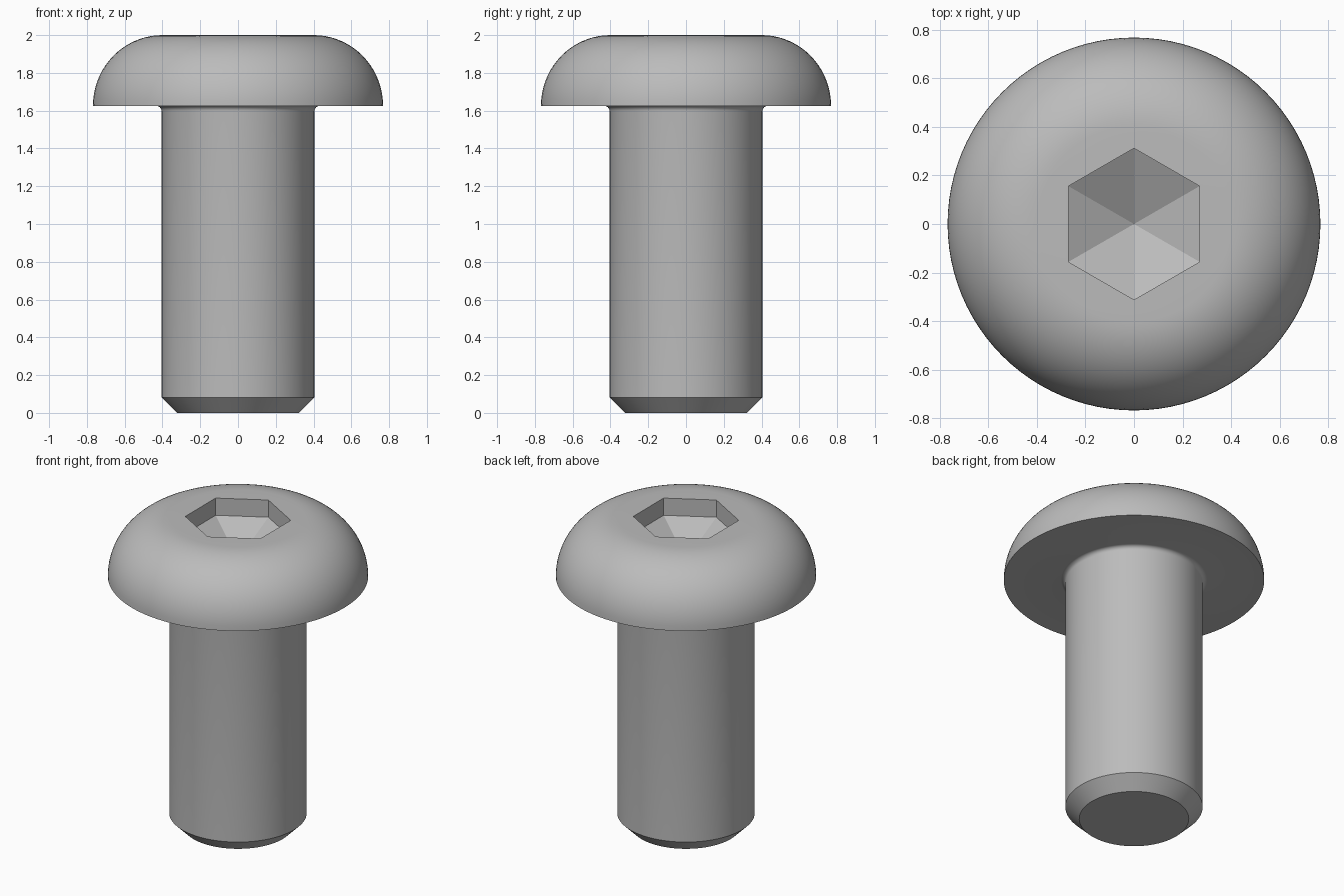
import bpy, bmesh
from math import sin, cos, pi, radians
from mathutils import Vector

cube = bpy.data.objects.get("Cube")
if cube:
    bpy.data.objects.remove(cube, do_unlink=True)

STEPS = 96
HEAD_R, FLAT_R, SHAFT_R, TIP_R = 0.768, 0.40, 0.405, 0.323
TOP, SEAT, CHAMFER, FILLET = 2.0, 1.625, 0.082, 0.027
HEX_R, WALL_DEPTH, SOCKET_DEPTH = 0.312, 0.112, 0.27

steel = bpy.data.materials.new("steel_grey")
steel.use_nodes = True
colour = (0.5, 0.5, 0.5, 1)
steel.diffuse_color = colour
steel.node_tree.nodes["Principled BSDF"].inputs["Base Color"].default_value = colour


def arc(cx, cz, rx, rz, start, end, count):
    """Points on an elliptical arc in the radius/height plane."""
    angles = [radians(start + (end - start) * i / count) for i in range(count + 1)]
    return [(cx + rx * cos(a), cz + rz * sin(a)) for a in angles]


# Half profile: chamfered tip, shank, fillet under the head, domed rim
profile = [(TIP_R, 0), (SHAFT_R, CHAMFER)]
profile += arc(SHAFT_R + FILLET, SEAT - FILLET, FILLET, FILLET, 180, 90, 6)
profile += arc(FLAT_R, SEAT, HEAD_R - FLAT_R, TOP - SEAT, 0, 90, 18)

bm = bmesh.new()
verts = [bm.verts.new((r, 0, z)) for r, z in profile]
edges = [bm.edges.new(pair) for pair in zip(verts, verts[1:])]
bmesh.ops.spin(bm, geom=verts + edges, cent=(0, 0, 0), axis=(0, 0, 1),
               angle=2 * pi, steps=STEPS, use_merge=False)
bmesh.ops.remove_doubles(bm, verts=bm.verts[:], dist=0.0001)


def open_rim(z):
    return [e for e in bm.edges if e.is_boundary
            and all(abs(v.co.z - z) < 0.001 for v in e.verts)]


# Flat end of the shank
bmesh.ops.contextual_create(bm, geom=open_rim(0))
top_rim = open_rim(TOP)


# Hexagonal socket: straight walls and a shallow pointed floor
def hexagon(z):
    return [bm.verts.new((HEX_R * sin(k * pi / 3), HEX_R * cos(k * pi / 3), z))
            for k in range(6)]


mouth, floor = hexagon(TOP), hexagon(TOP - WALL_DEPTH)
apex = bm.verts.new((0, 0, TOP - SOCKET_DEPTH))
for k in range(6):
    n = (k + 1) % 6
    bm.faces.new((mouth[k], mouth[n], floor[n], floor[k]))
    bm.faces.new((floor[k], floor[n], apex))

# Flat ring between the socket mouth and the dome
mouth_rim = [bm.edges.get((mouth[k], mouth[(k + 1) % 6])) for k in range(6)]
bmesh.ops.bridge_loops(bm, edges=top_rim + mouth_rim)
bmesh.ops.recalc_face_normals(bm, faces=bm.faces[:])

mesh = bpy.data.meshes.new("button_head_screw")
bm.to_mesh(mesh)
bm.free()
mesh.materials.append(steel)
screw = bpy.data.objects.new("button_head_screw", mesh)
bpy.context.collection.objects.link(screw)

bpy.ops.object.select_all(action="DESELECT")
screw.select_set(True)
bpy.context.view_layer.objects.active = screw
bpy.ops.object.shade_smooth_by_angle(angle=radians(22))
